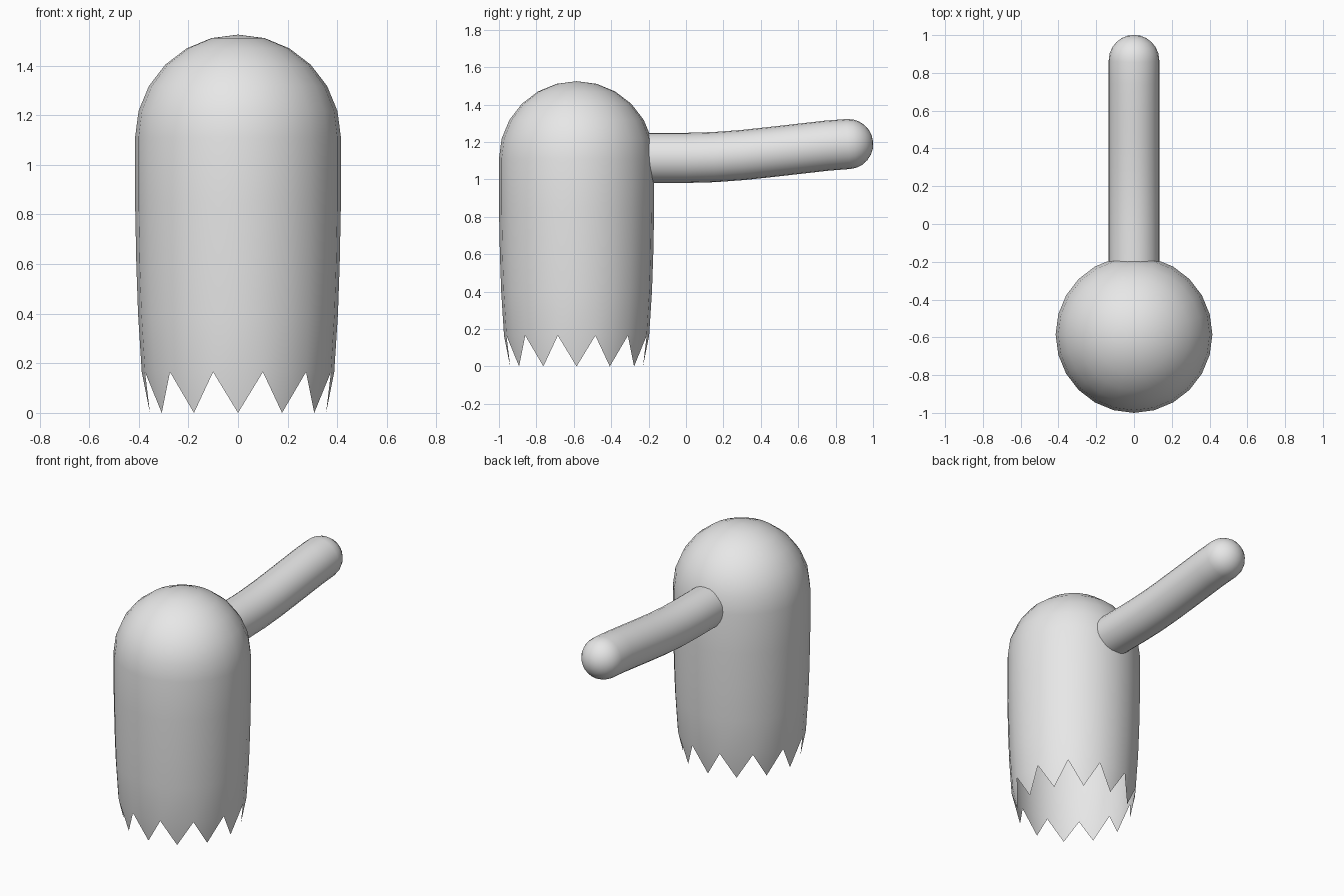
import bpy, bmesh, math
from mathutils import Vector

cube = bpy.data.objects.get("Cube")
if cube:
    bpy.data.objects.remove(cube, do_unlink=True)

SIDES = 24

grey = bpy.data.materials.new("plain grey")
grey.use_nodes = True
grey.diffuse_color = (0.8, 0.8, 0.8, 1)
grey.node_tree.nodes["Principled BSDF"].inputs["Base Color"].default_value = (0.8, 0.8, 0.8, 1)


def ring(bm, centre, u, v, radius):
    """Circle of vertices around centre in the plane of u and v."""
    step = 2 * math.pi / SIDES
    return [bm.verts.new(centre + radius * (u * math.cos(i * step) + v * math.sin(i * step)))
            for i in range(SIDES)]


def bridge(bm, a, b):
    for i in range(SIDES):
        j = (i + 1) % SIDES
        bm.faces.new((a[i], a[j], b[j], b[i]))


def fan(bm, a, tip):
    for i in range(SIDES):
        bm.faces.new((a[i], a[(i + 1) % SIDES], tip))


def finish(bm, name):
    mesh = bpy.data.meshes.new(name)
    bm.to_mesh(mesh)
    bm.free()
    mesh.materials.append(grey)
    mesh.shade_smooth()
    obj = bpy.data.objects.new(name, mesh)
    bpy.context.collection.objects.link(obj)
    return obj


X, Y, Z = Vector((1, 0, 0)), Vector((0, 1, 0)), Vector((0, 0, 1))

# Body: open-bottomed shell with a hemispherical top
R, DOME_Z, BODY_Y = 0.415, 1.11, -0.585
profile = [(0.388, 0.165), (0.403, 0.40), (0.410, 0.60), (0.415, 0.85)]
for k in range(6):
    a = math.radians(15 * k)
    profile.append((R * math.cos(a), DOME_Z + R * math.sin(a)))

bm = bmesh.new()
rings = [ring(bm, Vector((0, BODY_Y, z)), X, Y, r) for r, z in profile]
for low, high in zip(rings, rings[1:]):
    bridge(bm, low, high)
fan(bm, rings[-1], bm.verts.new((0, BODY_Y, DOME_Z + R)))

# Ragged hem: a pointed tooth below every second vertex
for i in range(0, SIDES, 2):
    a = 2 * math.pi * i / SIDES
    tip = bm.verts.new((0.355 * math.cos(a), BODY_Y + 0.355 * math.sin(a), 0))
    left, mid, right = rings[0][i - 1], rings[0][i], rings[0][(i + 1) % SIDES]
    bm.faces.new((left, tip, mid))
    bm.faces.new((mid, tip, right))
finish(bm, "body")

# Arm: gently rising tube with a rounded end
r = 0.134
path = [(-0.25, 1.115), (0.0, 1.115), (0.15, 1.119), (0.3, 1.13),
        (0.45, 1.146), (0.6, 1.163), (0.75, 1.18), (0.867, 1.189)]
points = [Vector((0, y, z)) for y, z in path]
bm = bmesh.new()
rings = []
for i, p in enumerate(points):
    d = (points[min(i + 1, len(points) - 1)] - points[max(i - 1, 0)]).normalized()
    up = X.cross(d)
    rings.append(ring(bm, p, X, up, r))
for k in range(1, 6):
    a = math.radians(15 * k)
    rings.append(ring(bm, p + d * r * math.sin(a), X, up, r * math.cos(a)))
for low, high in zip(rings, rings[1:]):
    bridge(bm, low, high)
fan(bm, rings[-1], bm.verts.new(p + d * r))
finish(bm, "arm")
